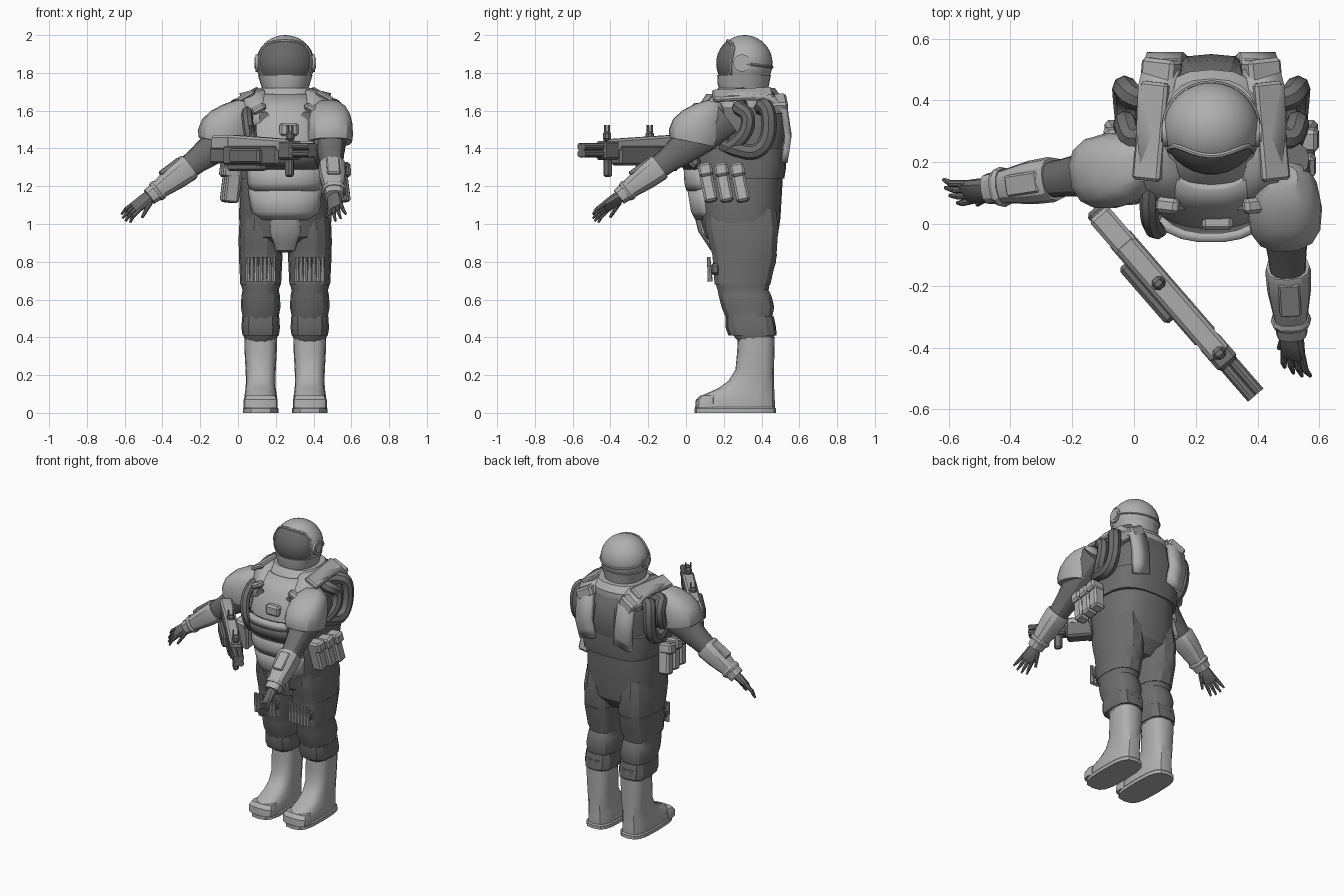
import bpy, bmesh
from math import pi, sin, cos, sqrt, radians
from mathutils import Vector, Matrix

if "Cube" in bpy.data.objects:
    bpy.data.objects.remove(bpy.data.objects["Cube"])

X, Y, Z = Vector((1, 0, 0)), Vector((0, 1, 0)), Vector((0, 0, 1))
MID = 0.25  # centre line of the body
parts = []


def material(name, value):
    m = bpy.data.materials.new(name)
    m.use_nodes = True
    col = (value, value, value, 1)
    m.diffuse_color = col
    m.node_tree.nodes["Principled BSDF"].inputs["Base Color"].default_value = col
    return m


ARMOUR = material("light grey armour", 0.43)
SUIT = material("dark grey suit", 0.155)
METAL = material("gunmetal", 0.17)
VISOR = material("visor grey", 0.14)


def finish(name, bm, mat, thick=0):
    bmesh.ops.recalc_face_normals(bm, faces=bm.faces)
    me = bpy.data.meshes.new(name)
    bm.to_mesh(me)
    bm.free()
    me.materials.append(mat)
    ob = bpy.data.objects.new(name, me)
    bpy.context.collection.objects.link(ob)
    if thick:
        mod = ob.modifiers.new("thickness", "SOLIDIFY")
        mod.thickness, mod.offset = thick, 0
    parts.append(ob)
    return ob


def sheet(name, rows, mat, closed=True, thick=0):
    """Skin rows of points; closed rows also get end caps."""
    bm = bmesh.new()
    grid = [[bm.verts.new(p) for p in row] for row in rows]
    n = len(grid[0])
    for a, b in zip(grid, grid[1:]):
        for i in range(n if closed else n - 1):
            j = (i + 1) % n
            bm.faces.new((a[i], a[j], b[j], b[i]))
    if closed:
        bm.faces.new(grid[0])
        bm.faces.new(grid[-1])
    return finish(name, bm, mat, thick)


def power(c, p):
    return (1 if c >= 0 else -1) * abs(c) ** (2 / p)


def loft(name, rings, mat, u=X, v=Y, n=16, p=2.5, arc=None, thick=0):
    """Rings are (centre, half width along u, half width along v)."""
    lo, hi = [radians(a) for a in arc] if arc else (0, 2 * pi)
    steps = n - 1 if arc else n
    angles = [lo + (hi - lo) * i / steps for i in range(n)]
    rows = [[Vector(c) + u * (a * power(cos(t), p)) + v * (b * power(sin(t), p))
             for t in angles] for c, a, b in rings]
    return sheet(name, rows, mat, not arc, thick)


def stack(x, levels):
    """Levels are (z, front y, back y, half width)."""
    return [((x, (f + b) / 2, z), w, (b - f) / 2) for z, f, b, w in levels]


def box(name, loc, size, mat, rot=Matrix(), bevel=0.012):
    bm = bmesh.new()
    bmesh.ops.create_cube(bm, size=1)
    bmesh.ops.scale(bm, vec=size, verts=bm.verts)
    bmesh.ops.bevel(bm, geom=bm.edges[:], offset=min(bevel, min(size) * 0.3), segments=1, affect="EDGES")
    bm.transform(Matrix.Translation(loc) @ rot.to_4x4())
    return finish(name, bm, mat)


def rod(name, a, b, r, mat, n=10, r2=None):
    a, b = Vector(a), Vector(b)
    bm = bmesh.new()
    bmesh.ops.create_cone(bm, cap_ends=True, segments=n, radius1=r,
                          radius2=r if r2 is None else r2, depth=(b - a).length)
    bm.transform(Matrix.Translation((a + b) / 2) @ (b - a).to_track_quat("Z", "Y").to_matrix().to_4x4())
    return finish(name, bm, mat)


def hose(name, pts, r, mat, cyclic=False):
    cu = bpy.data.curves.new(name, "CURVE")
    cu.dimensions, cu.bevel_depth, cu.bevel_resolution, cu.use_fill_caps = "3D", r, 2, True
    sp = cu.splines.new("NURBS")
    sp.points.add(len(pts) - 1)
    for q, co in zip(sp.points, pts):
        q.co = (*co, 1)
    sp.order_u, sp.resolution_u = 3, 4
    sp.use_endpoint_u, sp.use_cyclic_u = not cyclic, cyclic
    cu.materials.append(mat)
    ob = bpy.data.objects.new(name, cu)
    bpy.context.collection.objects.link(ob)
    bpy.ops.object.select_all(action="DESELECT")
    ob.select_set(True)
    bpy.context.view_layer.objects.active = ob
    bpy.ops.object.convert(target="MESH")
    parts.append(bpy.context.view_layer.objects.active)


# Torso suit and belt
loft("torso_suit", stack(MID, [(0.85, .2, .42, .1), (0.93, .1, .485, .225), (1.03, .07, .5, .245), (1.2, .03, .51, .24),
     (1.4, .03, .52, .23), (1.5, .06, .535, .22), (1.6, .1, .52, .2), (1.68, .15, .48, .14)]), SUIT, n=24, p=2.6)
loft("back_belt", stack(MID, [(1.24, .05, .52, .25), (1.3, .04, .53, .255), (1.4, .05, .53, .25)]), SUIT, n=24, p=3)
loft("back_pack", stack(MID, [(1.38, .35, .53, .1), (1.47, .35, .55, .11), (1.6, .35, .53, .1), (1.66, .35, .49, .08)]), SUIT, n=12, p=4)

# Chest, belly and groin plates
loft("chest_plate", stack(MID, [(1.37, .0, .5, .23), (1.43, .0, .5, .235), (1.51, .02, .5, .225), (1.59, .06, .5, .2),
     (1.68, .12, .48, .15)]), ARMOUR, n=12, arc=(220, 320), thick=.03)
loft("belly_gap", stack(MID, [(1.29, .0, .5, .235), (1.35, -.04, .5, .235), (1.4, -.045, .5, .235)]), SUIT, n=10, arc=(215, 325), thick=.025)
loft("belly_rim", stack(MID, [(1.39, -.045, .5, .235), (1.44, -.045, .5, .23)]), ARMOUR, n=8, arc=(228, 312), thick=.03)
loft("upper_belly_band", stack(MID, [(1.18, .015, .5, .215), (1.22, .005, .5, .23), (1.32, .0, .5, .235)]),
     ARMOUR, n=10, arc=(218, 322), thick=.03)
loft("lower_belly_band", stack(MID, [(1.03, .06, .5, .17), (1.07, .04, .5, .205), (1.19, .02, .5, .225)]),
     ARMOUR, n=10, arc=(218, 322), thick=.03)
loft("groin_plate", stack(MID, [(.86, .13, .24, .055), (.9, .105, .2, .065), (.96, .065, .2, .087), (1.04, .045, .2, .08)]),
     ARMOUR, n=12, p=4)
box("chest_badge", (MID + .02, .005, 1.5), (.1, .05, .07), ARMOUR)

# Neck and collar
loft("collar", stack(MID, [(1.62, .1, .5, .19), (1.68, .13, .5, .185), (1.72, .17, .47, .15)]), ARMOUR, n=20)
loft("helmet_jaw", stack(MID, [(1.68, .185, .43, .11), (1.74, .168, .44, .13), (1.79, .165, .45, .145)]), ARMOUR, n=24, p=2.2)

# Helmet with visor
HC, HR = Vector((MID, .31, 1.85)), Vector((.155, .148, .15))
bm = bmesh.new()
bmesh.ops.create_uvsphere(bm, u_segments=32, v_segments=20, radius=1)
bm.transform(Matrix.Translation(HC) @ Matrix.Diagonal((*HR, 1)))
finish("helmet_shell", bm, ARMOUR)


def visor_point(t, k, lift):
    x, z = .132 * k * power(cos(t), 2.6), .009 + .108 * k * power(sin(t), 2.6)
    y = -HR.y * sqrt(max(.02, 1 - (x / HR.x) ** 2 - (z / HR.z) ** 2))
    return HC + Vector((x, y, z)) * lift


turn = [2 * pi * i / 32 for i in range(32)]
sheet("visor", [[visor_point(t, k, 1.015) for t in turn] for k in (1, .97, .85, .65, .4, .15)], VISOR)
hose("visor_rim", [visor_point(t, 1.02, 1.005) for t in turn], .009, ARMOUR, True)
hose("helmet_seam", [HC + Vector((HR.x * cos(t), HR.y * sin(t), -.02 * sin(t))) for t in turn[:17]], .007, ARMOUR)

# Mirrored details
for s in (-1, 1):
    tag = "left" if s > 0 else "right"
    side = lambda dx, y, z: Vector((MID + s * dx, y, z))
    rod(tag + "_ear_disc", side(.12, .296, 1.852), side(.157, .296, 1.852), .046, ARMOUR, 16)
    rod(tag + "_ear_cap", side(.12, .296, 1.852), side(.162, .296, 1.852), .03, ARMOUR, 12)

    # Shoulder harness
    strap = [(.13, .06, 1.53), (.14, .1, 1.6), (.165, .17, 1.68), (.18, .3, 1.69), (.175, .44, 1.68),
             (.155, .52, 1.61), (.15, .54, 1.47), (.14, .53, 1.4), (.13, .52, 1.34)]
    sheet(tag + "_strap", [[side(d - .058, y, z + .015), side(d + .058, y, z - .015)] for d, y, z in strap], ARMOUR, False, .035)
    flap = Matrix.Rotation(s * .5, 3, "Y") @ Matrix.Rotation(s * .1, 3, "Z")
    box(tag + "_shoulder_flap", side(.195, .3, 1.685), (.1, .32, .03), ARMOUR, flap)
    box(tag + "_back_flap", side(.165, .475, 1.635), (.12, .12, .07), ARMOUR, flap)
    box(tag + "_strap_buckle", side(.14, .06, 1.61), (.08, .05, .04), ARMOUR, flap)
    rod(tag + "_chest_lamp", side(.11, .13, 1.565), side(.11, .045, 1.565), .03, METAL, 12)

    # Air hoses
    hose(tag + "_outer_hose", [side(*q) for q in [(.16, .4, 1.6), (.25, .4, 1.64), (.28, .44, 1.6), (.28, .44, 1.45),
         (.275, .37, 1.37), (.26, .25, 1.4), (.22, .2, 1.42)]], .041, SUIT)
    hose(tag + "_inner_hose", [side(*q) for q in [(.2, .3, 1.62), (.26, .26, 1.62), (.28, .34, 1.58), (.28, .31, 1.45),
         (.24, .22, 1.4)]], .038, SUIT)
    hose(tag + "_front_hose", [side(*q) for q in [(.2, .14, 1.6), (.205, .04, 1.58), (.19, -.02, 1.47), (.16, -.02, 1.37),
         (.19, .06, 1.31)]], .03, SUIT)

    # Hip pouches
    for k in range(3):
        y = .115 + .085 * k
        tilt = Matrix.Rotation(.2, 3, "X") @ Matrix.Rotation(s * -.12, 3, "Y")
        box(tag + "_pouch", side(.275 + .01 * k, y, 1.215), (.08, .07, .2), ARMOUR, tilt)
        box(tag + "_pouch_lid", side(.282 + .01 * k, y - .012, 1.285), (.09, .075, .07), ARMOUR, tilt)

    # Legs
    cx = MID + s * .13
    loft(tag + "_leg", stack(cx, [(.36, .29, .45, .075), (.42, .24, .475, .095), (.47, .225, .475, .1), (.49, .215, .455, .092),
         (.56, .185, .47, .105), (.62, .17, .455, .102), (.65, .165, .44, .096), (.68, .155, .445, .105), (.8, .145, .48, .112),
         (.9, .12, .487, .117), (.98, .1, .493, .115), (1.08, .1, .48, .1)]), SUIT, n=14)
    loft(tag + "_thigh_band", stack(cx, [(.68, .148, .45, .108), (.84, .136, .486, .116)]), SUIT, n=14)
    loft(tag + "_knee_cuff", stack(cx, [(.41, .225, .48, .096), (.45, .21, .477, .102), (.51, .21, .465, .098)]), SUIT, n=12, p=3)
    box(tag + "_shell_holder", (cx, .155, .76), (.16, .05, .06), SUIT)
    for k in range(7):
        x = cx + (k - 3) * .023
        rod(tag + "_shell", (x, .128, .695), (x, .12, .825), .0135, ARMOUR, 8, .009)

    # Boots
    loft(tag + "_boot", stack(cx, [(.025, .055, .47, .088), (.07, .06, .47, .088), (.095, .09, .468, .085), (.13, .17, .467, .08),
         (.17, .225, .466, .078), (.23, .262, .466, .08), (.32, .27, .468, .085), (.4, .275, .47, .087)]), ARMOUR, n=16, p=2.8)
    loft(tag + "_sole", stack(cx, [(0, .045, .477, .094), (.022, .045, .477, .094), (.03, .055, .47, .088)]), ARMOUR, n=16, p=3.2)
    loft(tag + "_toe_cap", stack(cx, [(.025, .048, .16, .09), (.07, .052, .16, .09), (.092, .075, .16, .08)]), ARMOUR, n=12, p=3.5)

# Arms: the right one reaches sideways, the left one forward
for tag, base, d in (("right", (.04, .19, 1.53), (-1, -.15, 0)), ("left", (.48, .16, 1.53), (.06, -1, 0))):
    base, d = Vector(base), Vector(d).normalized()
    axis = d * .8 - Z * .6
    u = d.cross(Z)
    v = u.cross(axis)
    inner = 1 if tag == "left" else -1
    # The hand is rolled with its thumb side lowered
    hu = u * cos(.6) - v * (inner * sin(.6))
    hv = v * cos(.6) + u * (inner * sin(.6))
    along = lambda rows: [(base + axis * t, a, b) for t, a, b in rows]
    at = lambda t, a, b: base + axis * t + hu * a + hv * b
    loft(tag + "_upper_arm", along([(-.06, .09, .1), (.1, .095, .1), (.22, .075, .085), (.33, .062, .066), (.45, .055, .058)]), SUIT, u, v, 14)
    loft(tag + "_bracer", along([(.375, .07, .07), (.39, .074, .074), (.47, .071, .068), (.57, .056, .052), (.645, .05, .045)]),
         ARMOUR, u, v, 12)
    loft(tag + "_wrist_cuff", along([(.575, .06, .055), (.59, .066, .058), (.605, .058, .053)]), ARMOUR, u, v, 12)
    box(tag + "_bracer_panel", base + axis * .46 + v * .064, (.07, .13, .02), ARMOUR, Matrix((u, axis, v)).transposed())
    loft(tag + "_palm", along([(.62, .034, .03), (.68, .042, .026), (.73, .045, .02), (.745, .04, .012)]), SUIT, hu, hv, 10)
    for k in range(4):
        a = (k - 1.5) * .022
        mid, tip = at(.78, a * 1.25, -.004), at(.83 - abs(k - 1.5) * .012, a * 1.5, -.02)
        rod(tag + "_finger_base", at(.72, a, 0), mid, .0125, SUIT, 8, .011)
        rod(tag + "_finger_tip", mid, tip, .011, SUIT, 8, .006)
    rod(tag + "_thumb", at(.66, inner * .03, -.01), at(.745, inner * .07, -.025), .015, SUIT, 8, .008)

    # Shoulder dome: height, inward shift, half widths
    k_axis = (Z * .98 - d * .2).normalized()
    w = k_axis.cross(u)
    centre = base + d * .105
    dome = [(-.1, 0, .116, .125), (-.06, 0, .122, .138), (0, .005, .12, .132), (.05, .025, .11, .112),
            (.09, .05, .09, .08), (.12, .07, .05, .04)]
    loft(tag + "_shoulder_dome", [(centre + k_axis * h - d * q, a, b) for h, q, a, b in dome], ARMOUR, u, w, 14)

# Rifle, built along its own axis
G = Vector((.655, -.755, 0))
REAR = Vector((-.13, .05, 0))
SIDEWAYS = G.cross(Z)
FRAME = Matrix((G, -SIDEWAYS, Z)).transposed()


def gun_box(name, t0, t1, wide, z0, z1, mat, off=0, pitch=0):
    box(name, REAR + G * ((t0 + t1) / 2) + SIDEWAYS * off + Z * ((z0 + z1) / 2), (t1 - t0, wide, z1 - z0), mat,
        FRAME @ Matrix.Rotation(pitch, 3, "Y"))


gun_box("rifle_stock", .0, .14, .07, 1.32, 1.41, METAL)
gun_box("rifle_rear_cover", .02, .17, .08, 1.39, 1.47, ARMOUR)
gun_box("rifle_receiver", .12, .56, .085, 1.31, 1.42, METAL)
gun_box("rifle_top_cover", .14, .63, .075, 1.39, 1.46, ARMOUR, 0, .05)
gun_box("rifle_side_pod", .2, .44, .05, 1.32, 1.4, METAL, .045)
gun_box("rifle_magazine", .14, .4, .065, 1.28, 1.33, METAL)
gun_box("rifle_front_block", .56, .67, .08, 1.34, 1.44, METAL)
gun_box("rifle_foregrip", .59, .64, .035, 1.25, 1.36, METAL)
for t in (.32, .62):
    gun_box("rifle_sight_base", t - .02, t + .02, .045, 1.44, 1.49, METAL)
    for off in (-.015, .015):
        gun_box("rifle_sight_post", t - .008, t + .008, .009, 1.48, 1.525, METAL, off)
for off, z in ((-.015, 1.372), (.015, 1.372), (-.015, 1.41), (.015, 1.41), (0, 1.391)):
    start = REAR + SIDEWAYS * off + Z * z
    rod("rifle_barrel", start + G * .62, start + G * .8, .019, METAL, 10)

# Smooth shading with sharp creases
bpy.ops.object.select_all(action="DESELECT")
for ob in parts:
    ob.select_set(True)
bpy.context.view_layer.objects.active = parts[0]
bpy.ops.object.shade_smooth_by_angle(angle=radians(30))
